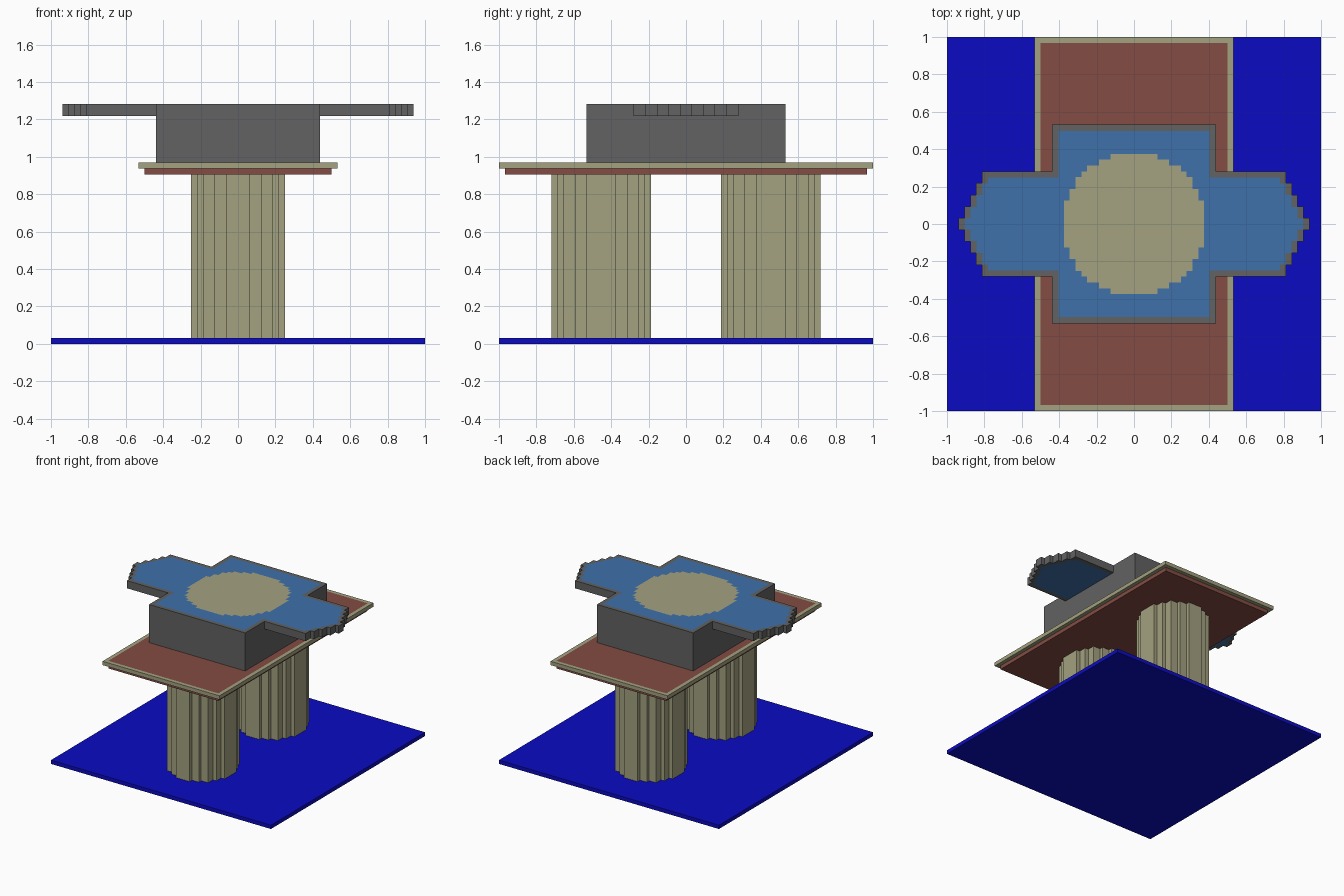
import bpy, bmesh

cube = bpy.data.objects.get("Cube")
if cube:
    bpy.data.objects.remove(cube, do_unlink=True)

U = 1 / 32  # one block of the stepped grid


def material(name, rgb):
    linear = [((c / 255 + 0.055) / 1.055) ** 2.4 if c > 10 else c / 255 / 12.92 for c in rgb]
    m = bpy.data.materials.new(name)
    m.use_nodes = True
    m.diffuse_color = (*linear, 1)
    m.node_tree.nodes["Principled BSDF"].inputs["Base Color"].default_value = (*linear, 1)
    return m


stone = material("sandstone", (163, 161, 128))
brick = material("brick_red", (131, 76, 67))
grey = material("dark_grey", (98, 98, 98))
water_blue = material("water_blue", (62, 113, 170))
deep_blue = material("deep_blue", (11, 11, 194))


def outline(steps):
    """Stepped outline, symmetric on both axes, from its corners in one quadrant."""
    quarter = [steps[0]]
    for (x0, y0), (x1, y1) in zip(steps, steps[1:]):
        quarter += [(x1, y0), (x1, y1)]
    half = quarter + [(-x, y) for x, y in reversed(quarter)]
    return half + [(x, -y) for x, y in reversed(half)]


def prism(name, steps, z0, z1, mat, hole=None, y=0):
    """Upright prism in grid units, with an optional hole through it."""
    bm = bmesh.new()
    caps = ([], [])
    for loop in [steps] + ([hole] if hole else []):
        pts = outline(loop)
        rings = [[bm.verts.new((px * U, (py + y) * U, z * U)) for px, py in pts] for z in (z0, z1)]
        n = len(pts)
        for i in range(n):
            j = (i + 1) % n
            bm.faces.new((rings[0][i], rings[0][j], rings[1][j], rings[1][i]))
        for cap, ring in zip(caps, rings):
            cap += [bm.edges.get((ring[i], ring[(i + 1) % n])) for i in range(n)]
            if not hole:
                bm.faces.new(ring)
    if hole:
        for cap in caps:
            bmesh.ops.triangle_fill(bm, edges=cap, use_beauty=True)
    bmesh.ops.recalc_face_normals(bm, faces=bm.faces[:])
    mesh = bpy.data.meshes.new(name)
    bm.to_mesh(mesh)
    bm.free()
    mesh.materials.append(mat)
    obj = bpy.data.objects.new(name, mesh)
    bpy.context.collection.objects.link(obj)
    return obj


# Base sheet and the two stepped round pillars
prism("base", [(32, 32)], 0, 1, deep_blue)
pillar = [(8, 2.5), (7, 4.5), (6, 6.5), (4, 7.5), (2, 8.5)]
for name, y in (("front_pillar", -14.5), ("back_pillar", 14.5)):
    prism(name, pillar, 1, 29, stone, y=y)

# Road deck with its raised edge frame
prism("road_deck", [(16, 31)], 29, 31, brick)
prism("road_edge", [(17, 32)], 30, 31, stone, hole=[(16, 31)])

# Upper block, then the rim, pool and round island flush on top
prism("upper_block", [(14, 17)], 31, 39, grey)
rim = [(30, 1), (29, 3), (28, 5), (27, 7), (26, 9), (14, 17)]
pool = [(29, 1), (28, 3), (27, 5), (26, 7), (25, 8), (13, 16)]
pool = [(x - 0.05, y - 0.05) for x, y in pool]  # keeps the rim joined at its steps
island = [(12, 4), (11, 6), (10, 8), (9, 9), (8, 10), (6, 11), (4, 12)]
prism("pool_rim", rim, 39, 41, grey, hole=pool)
prism("pool", pool, 39, 41, water_blue, hole=island)
prism("island", island, 39, 41, stone)
